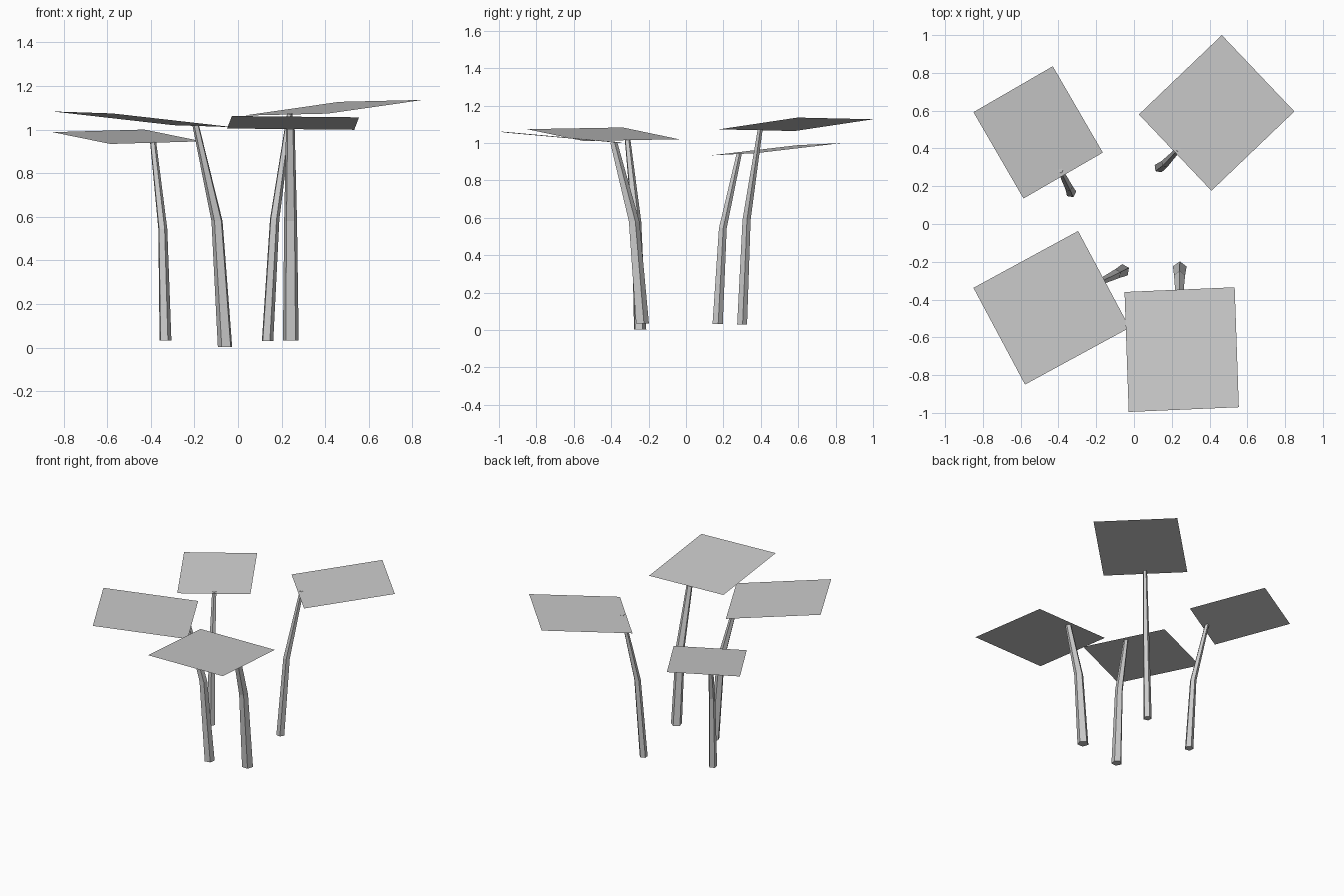
import bpy, math
from mathutils import Vector

if "Cube" in bpy.data.objects:
    bpy.data.objects.remove(bpy.data.objects["Cube"])

SIDES = 5


def make_object(name, verts, faces):
    mesh = bpy.data.meshes.new(name)
    mesh.from_pydata(verts, [], faces)
    mesh.update()
    obj = bpy.data.objects.new(name, mesh)
    bpy.context.collection.objects.link(obj)
    return obj


def stem(name, rings):
    """Tapered five-sided tube; one corner points away from the lean."""
    lean = Vector(rings[0][:2]) - Vector(rings[-1][:2])
    start = math.atan2(lean.y, lean.x)
    verts, faces = [], []
    for x, y, z, r in rings:
        for i in range(SIDES):
            a = start + 2 * math.pi * i / SIDES
            verts.append((x + r * math.cos(a), y + r * math.sin(a), z))
    for k in range(len(rings) - 1):
        for i in range(SIDES):
            j = (i + 1) % SIDES
            a, b = k * SIDES, (k + 1) * SIDES
            faces.append((a + i, a + j, b + j, b + i))
    last = (len(rings) - 1) * SIDES
    faces.append(tuple(reversed(range(SIDES))))
    faces.append(tuple(range(last, last + SIDES)))
    return make_object(name, verts, faces)


def leaf(name, a, b, c):
    """Flat parallelogram from three successive corners, facing up."""
    a, b, c = Vector(a), Vector(b), Vector(c)
    return make_object(name, [a, b, c, a + c - b], [(0, 1, 2, 3)])


# Each plant: stem rings (x, y, z, radius) and three leaf corners
plants = {
    "back_left": (
        [(-.334, .168, .033, .029), (-.346, .196, .545, .022), (-.39, .284, .944, .015)],
        [(-.43, .835, 1.0), (-.85, .592, .988), (-.585, .135, .934)]),
    "back_right": (
        [(.134, .299, .031, .028), (.167, .323, .59, .023), (.237, .396, 1.073, .014)],
        [(.465, 1.0, 1.127), (.026, .58, 1.064), (.41, .176, 1.073)]),
    "front_left": (
        [(-.058, -.247, .002, .035), (-.095, -.266, .58, .027), (-.193, -.313, 1.018, .016)],
        [(-.296, -.037, 1.02), (-.85, -.338, 1.083), (-.577, -.85, 1.074)]),
    "front_right": (
        [(.242, -.236, .034, .038), (.241, -.28, .58, .031), (.24, -.388, 1.003, .021)],
        [(-.05, -.36, 1.005), (-.028, -.995, 1.062), (.555, -.97, 1.056)]),
}

for place, (rings, corners) in plants.items():
    stem(place + "_stem", rings)
    leaf(place + "_leaf", *corners)
